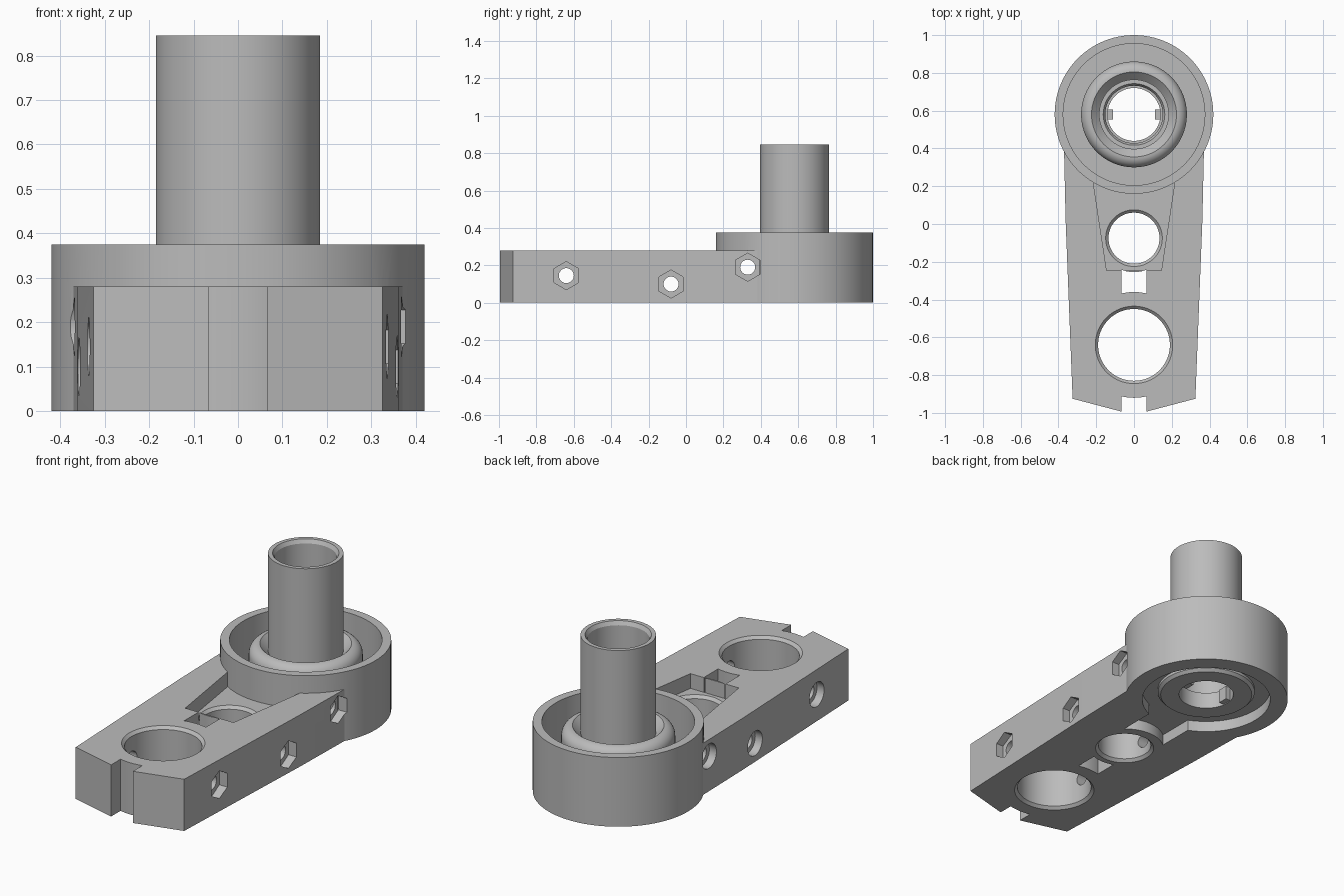
import bpy, bmesh, math
from mathutils import Matrix, Vector

cube = bpy.data.objects.get("Cube")
if cube:
    bpy.data.objects.remove(cube)

grey = bpy.data.materials.new("machined grey")
grey.use_nodes = True
COLOUR = (0.5, 0.5, 0.5, 1)
grey.diffuse_color = COLOUR
grey.node_tree.nodes["Principled BSDF"].inputs["Base Color"].default_value = COLOUR

HEAD_Y, SMALL_Y, BIG_Y = 0.58, -0.075, -0.64


def finish(name, bm):
    bmesh.ops.recalc_face_normals(bm, faces=bm.faces)
    mesh = bpy.data.meshes.new(name)
    bm.to_mesh(mesh)
    bm.free()
    mesh.materials.append(grey)
    obj = bpy.data.objects.new(name, mesh)
    bpy.context.collection.objects.link(obj)
    return obj


def prism(name, outline, z0, z1):
    """Extrude a flat xy outline from z0 to z1."""
    bm = bmesh.new()
    face = bm.faces.new([bm.verts.new((x, y, z0)) for x, y in outline])
    top = bmesh.ops.extrude_face_region(bm, geom=[face])["geom"]
    moved = [v for v in top if isinstance(v, bmesh.types.BMVert)]
    bmesh.ops.translate(bm, verts=moved, vec=(0, 0, z1 - z0))
    return finish(name, bm)


def box(name, x0, x1, y0, y1, z0, z1):
    return prism(name, [(x0, y0), (x1, y0), (x1, y1), (x0, y1)], z0, z1)


def lathe(name, profile, y, closed=False, steps=96):
    """Spin an (r, z) profile around the vertical through (0, y)."""
    bm = bmesh.new()
    rings = []
    for i in range(steps):
        a = math.tau * i / steps
        rings.append([bm.verts.new((r * math.cos(a), y + r * math.sin(a), z)) for r, z in profile])
    n = len(profile)
    for i in range(steps):
        a, b = rings[i], rings[(i + 1) % steps]
        for j in range(n if closed else n - 1):
            k = (j + 1) % n
            bm.faces.new((a[j], b[j], b[k], a[k]))
    if not closed:
        bm.faces.new([ring[0] for ring in rings])
        bm.faces.new([ring[-1] for ring in rings])
    return finish(name, bm)


def cross_bar(name, x0, x1, y, z, radius, sides):
    """Bar along x, with a corner pointing up."""
    bm = bmesh.new()
    turn = Matrix.Rotation(math.pi / 2, 4, "Y")
    place = Matrix.Translation(Vector(((x0 + x1) / 2, y, z)))
    spin = Matrix.Rotation(0 if sides > 6 else math.pi / 2, 4, "Z")
    bmesh.ops.create_cone(bm, cap_ends=True, segments=sides, radius1=radius, radius2=radius,
                          depth=x1 - x0, matrix=place @ turn @ spin)
    # turn the hexagon so that its corners lie above and below
    if sides == 6:
        highest = max(v.co.z for v in bm.verts) - z
        if highest < radius * 0.95:
            bmesh.ops.rotate(bm, verts=bm.verts, cent=(0, y, z),
                             matrix=Matrix.Rotation(math.pi / 6, 3, "X"))
    return finish(name, bm)


def boolean(obj, tool, operation="DIFFERENCE", keep=False):
    mod = obj.modifiers.new("cut", "BOOLEAN")
    mod.operation, mod.solver, mod.object = operation, "EXACT", tool
    bpy.context.view_layer.objects.active = obj
    bpy.ops.object.modifier_apply(modifier=mod.name)
    if not keep:
        bpy.data.objects.remove(tool)


def chamfered_hole(y, r, z0, z1, c=0.015):
    return lathe("hole_cutter", [(r + 2 * c, z0 - c), (r, z0 + c), (r, z1 - c), (r + 2 * c, z1 + c)], y)


# Arm: tapered bar with a blunt pointed nose
side = [(0.0, -1.0 + 0.0), (0.325, -0.925), (0.362, 0.02), (0.37, 0.38), (0.37, 0.45)]
side[0] = (0.04, -1.0)
outline = side + [(-x, y) for x, y in reversed(side)]
arm = prism("arm", outline, 0, 0.28)
boolean(arm, lathe("head_clearance", [(0.4, -1), (0.4, 1)], HEAD_Y))

# Wedge pocket on the top of the arm
pocket = [(-0.145, -0.245), (0.145, -0.245), (0.24, 0.38), (-0.24, 0.38)]
boolean(arm, prism("pocket_cutter", pocket, 0.2, 0.5))

# Splits at the nose and between the bores, stopping at the big bore's collar
for y0, y1 in ((-1.1, -0.75), (-0.5, -0.2)):
    split = box("split_cutter", -0.065, 0.065, y0, y1, -0.1, 0.4)
    boolean(split, lathe("collar_shape", [(0.28, -1), (0.28, 1)], BIG_Y))
    boolean(split, lathe("small_collar_shape", [(0.18, -1), (0.18, 1)], SMALL_Y))
    boolean(arm, split)

# Bores through the arm
boolean(arm, chamfered_hole(BIG_Y, 0.19, 0, 0.28))
boolean(arm, chamfered_hole(SMALL_Y, 0.135, 0, 0.2))

# Head: cup, rounded inner seat and hollow column in one profile
dome = [(0.225 + 0.055 * math.cos(t * math.pi / 16), 0.3 + 0.055 * math.sin(t * math.pi / 16))
        for t in range(9)]
profile = [(0.33, 0), (0.42, 0), (0.42, 0.375), (0.375, 0.375), (0.375, 0.11), (0.28, 0.11)]
profile += dome
profile += [(0.185, 0.315), (0.185, 0.845), (0.163, 0.845), (0.152, 0.825), (0.152, 0.12),
            (0.14, 0.12), (0.14, 0.03), (0.235, 0.03), (0.25, 0.045), (0.25, 0.06), (0.33, 0.06)]
head = lathe("head", profile, HEAD_Y, closed=True)

# Channel under the arm that runs into the head recess
channel = box("channel_cutter", -0.13, 0.13, SMALL_Y, 0.31, -0.1, 0.06)
boolean(channel, lathe("small_ring_shape", [(0.2, -1), (0.2, 1)], SMALL_Y))
boolean(arm, channel, keep=True)
boolean(head, channel)

# Cross bolts: hexagon nut seats on the left, round seats on the right
for y, z, edge in ((BIG_Y, 0.145, 0.336), (-0.08, 0.1, 0.358), (0.33, 0.19, 0.37)):
    seat = edge - 0.045
    cutters = [cross_bar("bolt_cutter", -1, 1, y, z, 0.04, 32),
               cross_bar("nut_cutter", seat, 1, y, z, 0.075, 6),
               cross_bar("screw_head_cutter", -1, -seat, y, z, 0.066, 32)]
    for cutter in cutters:
        boolean(arm, cutter, keep=True)
        if y > 0:
            boolean(head, cutter, keep=True)
        bpy.data.objects.remove(cutter)

# Key lugs inside the column bore
lugs = [box(name, s * 0.13 - 0.02, s * 0.13 + 0.02, HEAD_Y - 0.027, HEAD_Y + 0.027, 0.035, 0.11)
        for name, s in (("left_key_lug", 1), ("right_key_lug", -1))]

# Smooth round walls, crisp edges
bpy.ops.object.select_all(action="DESELECT")
for obj in (arm, head):
    obj.select_set(True)
bpy.context.view_layer.objects.active = arm
bpy.ops.object.shade_smooth_by_angle(angle=math.radians(25))
